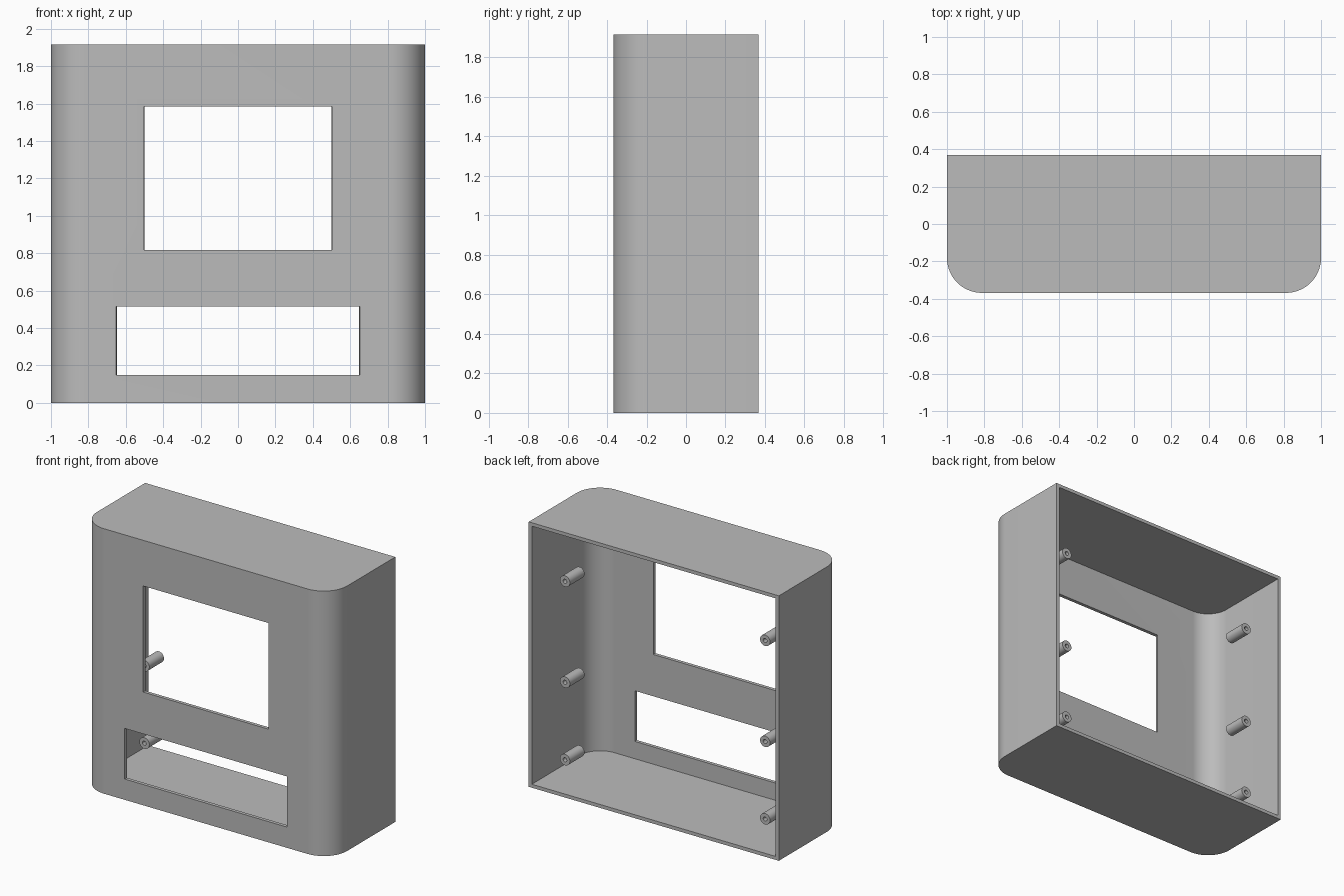
import bpy, bmesh, math
from mathutils import Matrix

cube = bpy.data.objects.get("Cube")
if cube:
    bpy.data.objects.remove(cube, do_unlink=True)

HALF_D, HEIGHT, RADIUS, WALL = 0.368, 1.915, 0.187, 0.025

grey = bpy.data.materials.new("plain grey")
grey.use_nodes = True
colour = (0.5, 0.5, 0.5, 1)
grey.diffuse_color = colour
grey.node_tree.nodes["Principled BSDF"].inputs["Base Color"].default_value = colour


def make_object(name, bm):
    bmesh.ops.recalc_face_normals(bm, faces=bm.faces)
    mesh = bpy.data.meshes.new(name)
    bm.to_mesh(mesh)
    bm.free()
    mesh.materials.append(grey)
    obj = bpy.data.objects.new(name, mesh)
    bpy.context.collection.objects.link(obj)
    return obj


def prism(name, lower, upper):
    """Closed solid between two matching outlines."""
    bm = bmesh.new()
    a = [bm.verts.new(p) for p in lower]
    b = [bm.verts.new(p) for p in upper]
    bm.faces.new(a)
    bm.faces.new(b)
    for i in range(len(a)):
        j = (i + 1) % len(a)
        bm.faces.new((a[i], a[j], b[j], b[i]))
    return make_object(name, bm)


def rounded_block(name, half_w, front, back, radius, z0, z1, steps=24):
    """Block whose two front vertical edges are rounded."""
    right = [(half_w, back)]
    for i in range(steps + 1):
        t = math.pi / 2 * i / steps
        right.append((half_w - radius + radius * math.cos(t),
                      front + radius - radius * math.sin(t)))
    outline = right + [(-x, y) for x, y in reversed(right)]
    return prism(name, [(x, y, z0) for x, y in outline],
                 [(x, y, z1) for x, y in outline])


def window_cutter(name, half_w, z0, z1):
    """Slightly tapered opening, narrower on the inside."""
    def ring(y, w):
        return [(-w, y, z0), (w, y, z0), (w, y, z1), (-w, y, z1)]
    taper = 0.007
    return prism(name, ring(-HALF_D - WALL, half_w + taper),
                 ring(-HALF_D + 2 * WALL, half_w - taper))


def smooth(obj):
    bpy.ops.object.select_all(action='DESELECT')
    obj.select_set(True)
    bpy.context.view_layer.objects.active = obj
    bpy.ops.object.shade_smooth_by_angle(angle=math.radians(30))


# Housing: open at the back, with two front openings
housing = rounded_block("housing", 1, -HALF_D, HALF_D, RADIUS, 0, HEIGHT)
cutters = [
    rounded_block("cavity_cutter", 1 - WALL, -HALF_D + WALL, HALF_D + 0.1,
                  RADIUS - WALL, WALL, HEIGHT - WALL),
    window_cutter("screen_cutter", 0.501, 0.818, 1.585),
    window_cutter("slot_cutter", 0.649, 0.15, 0.516),
]
for cutter in cutters:
    mod = housing.modifiers.new(cutter.name, 'BOOLEAN')
    mod.operation = 'DIFFERENCE'
    mod.solver = 'EXACT'
    mod.object = cutter
bpy.context.view_layer.update()
cut_mesh = bpy.data.meshes.new_from_object(
    housing.evaluated_get(bpy.context.evaluated_depsgraph_get()))
housing.modifiers.clear()
housing.data = cut_mesh
for cutter in cutters:
    bpy.data.objects.remove(cutter, do_unlink=True)
smooth(housing)


# Screw posts: hollow tubes along the depth, three on each side
def tube(name, x, z, y0, y1, outer, inner, sides=32):
    bm = bmesh.new()
    rings = []
    for r, y in ((outer, y0), (outer, y1), (inner, y1), (inner, y0)):
        rings.append([bm.verts.new((x + r * math.cos(2 * math.pi * i / sides), y,
                                    z + r * math.sin(2 * math.pi * i / sides)))
                      for i in range(sides)])
    for k in range(4):
        a, b = rings[k], rings[(k + 1) % 4]
        for i in range(sides):
            j = (i + 1) % sides
            bm.faces.new((a[i], a[j], b[j], b[i]))
    return make_object(name, bm)


for side, sign in (("left", 1), ("right", -1)):
    for level, z in (("lower", 0.2), ("middle", 0.76), ("upper", 1.49)):
        smooth(tube(f"{side}_{level}_post", sign * 0.8, z, 0.073, 0.24, 0.04, 0.015))
